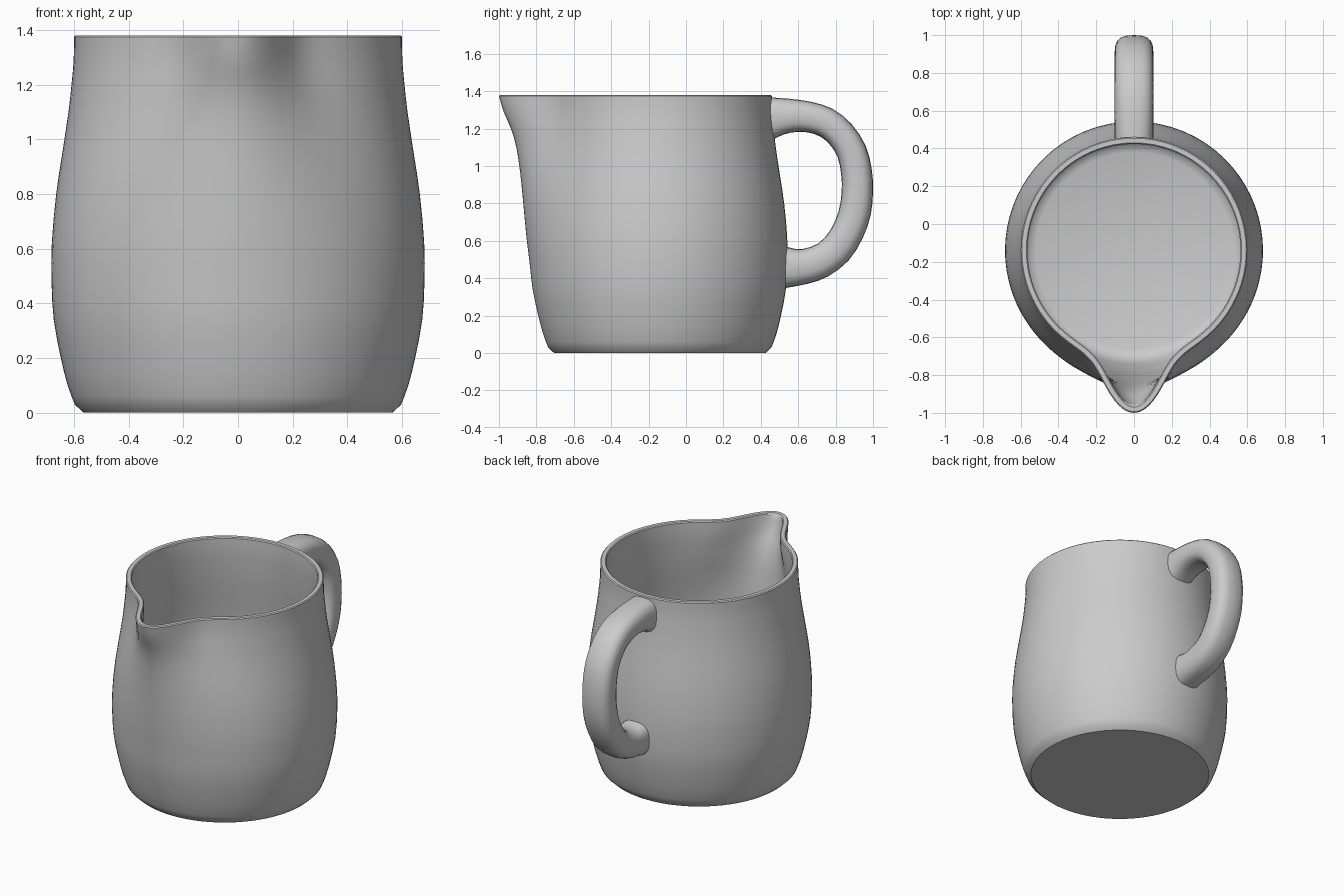
import bpy, bmesh
from math import sin, cos, pi, exp, degrees, copysign
from mathutils import Vector

if "Cube" in bpy.data.objects:
    bpy.data.objects.remove(bpy.data.objects["Cube"])

SEG = 96          # points around the body
CY = -0.14        # body axis in y
WALL = 0.036


def smooth_path(rows, steps):
    """Catmull-Rom through rows of numbers."""
    pts = [Vector(r) for r in rows]
    out = []
    for i in range(len(pts) - 1):
        a, b, c = pts[max(i - 1, 0)], pts[i], pts[i + 1]
        d = pts[min(i + 2, len(pts) - 1)]
        for k in range(steps):
            t = k / steps
            out.append(0.5 * (2 * b + (c - a) * t + (2 * a - 5 * b + 4 * c - d) * t * t
                              + (3 * b - a - 3 * c + d) * t ** 3))
    return out + [pts[-1]]


def loft(name, rings):
    """Skin closed rings into a capped solid."""
    bm = bmesh.new()
    vs = [[bm.verts.new(p) for p in ring] for ring in rings]
    n = len(vs[0])
    for a, b in zip(vs, vs[1:]):
        for i in range(n):
            j = (i + 1) % n
            bm.faces.new((a[i], a[j], b[j], b[i]))
    bm.faces.new(vs[0][::-1])
    bm.faces.new(vs[-1])
    bmesh.ops.recalc_face_normals(bm, faces=bm.faces)
    mesh = bpy.data.meshes.new(name)
    bm.to_mesh(mesh)
    bm.free()
    ob = bpy.data.objects.new(name, mesh)
    bpy.context.collection.objects.link(ob)
    bpy.ops.object.select_all(action='DESELECT')
    ob.select_set(True)
    bpy.context.view_layer.objects.active = ob
    bpy.ops.object.shade_smooth_by_angle(angle=pi / 6)
    return ob


def body_ring(z, r, bulge, spread, inset=0.0):
    """Circle pulled out towards -y for the spout, moved inwards by inset."""
    def point(a):
        w = (a + pi) % (2 * pi) - pi
        rad = r + bulge * exp(-(degrees(w) / spread) ** 2)
        return Vector((rad * sin(a), CY - rad * cos(a)))
    ring = []
    for i in range(SEG):
        u = 2 * pi * i / SEG
        a = u - 0.5 * sin(u)      # finer spacing at the spout
        tan = (point(a + 1e-3) - point(a - 1e-3)).normalized()
        p = point(a) + Vector((-tan.y, tan.x)) * inset
        ring.append((p.x, p.y, z))
    return ring


# Body: height, radius, spout bulge, spout spread in degrees
wall = smooth_path([
    (0.03, 0.597, 0, 30), (0.10, 0.623, 0, 30), (0.20, 0.648, 0.002, 30),
    (0.34, 0.674, 0.006, 30), (0.48, 0.682, 0.014, 30), (0.62, 0.681, 0.032, 29),
    (0.80, 0.665, 0.065, 27), (0.96, 0.641, 0.105, 24), (1.10, 0.620, 0.147, 20),
    (1.20, 0.609, 0.187, 17.5), (1.29, 0.601, 0.234, 15.5), (1.374, 0.600, 0.26, 14.7)], 2)
rings = [body_ring(0, 0.565, 0, 30)]
rings += [body_ring(*p) for p in wall]
rings.append(body_ring(1.38, 0.600, 0.26, 14.7, 0.006))       # rim
rings.append(body_ring(1.38, 0.600, 0.26, 14.7, WALL - 0.006))
rings += [body_ring(*p, WALL) for p in reversed(wall) if p[0] > 0.12]
rings += [body_ring(0.085, 0.578, 0, 30), body_ring(0.06, 0.55, 0, 30),
          body_ring(0.05, 0.52, 0, 30)]                       # inside floor
loft("jug_body", rings)

# Handle: outer y, z and inner y, z along the loop
handle = smooth_path([
    (0.445, 1.367, 0.445, 1.13), (0.55, 1.36, 0.52, 1.168), (0.67, 1.343, 0.60, 1.183),
    (0.785, 1.305, 0.685, 1.172), (0.885, 1.225, 0.755, 1.13), (0.96, 1.11, 0.81, 1.05),
    (0.992, 0.99, 0.83, 0.95), (1.0, 0.87, 0.832, 0.86), (0.988, 0.74, 0.815, 0.755),
    (0.945, 0.615, 0.77, 0.655), (0.87, 0.495, 0.705, 0.585), (0.76, 0.41, 0.62, 0.556),
    (0.65, 0.37, 0.57, 0.56), (0.515, 0.345, 0.515, 0.575)], 2)


def handle_ring(oy, oz, iy, iz, n=20):
    mid, half = Vector((oy + iy, oz + iz)) / 2, Vector((oy - iy, oz - iz)) / 2
    ring = []
    for i in range(n):
        a = 2 * pi * i / n
        c, s = (copysign(abs(f) ** 0.75, f) for f in (cos(a), sin(a)))
        p = mid + half * s
        ring.append((0.102 * c, p.x, p.y))
    return ring


loft("handle", [handle_ring(*p) for p in handle])
